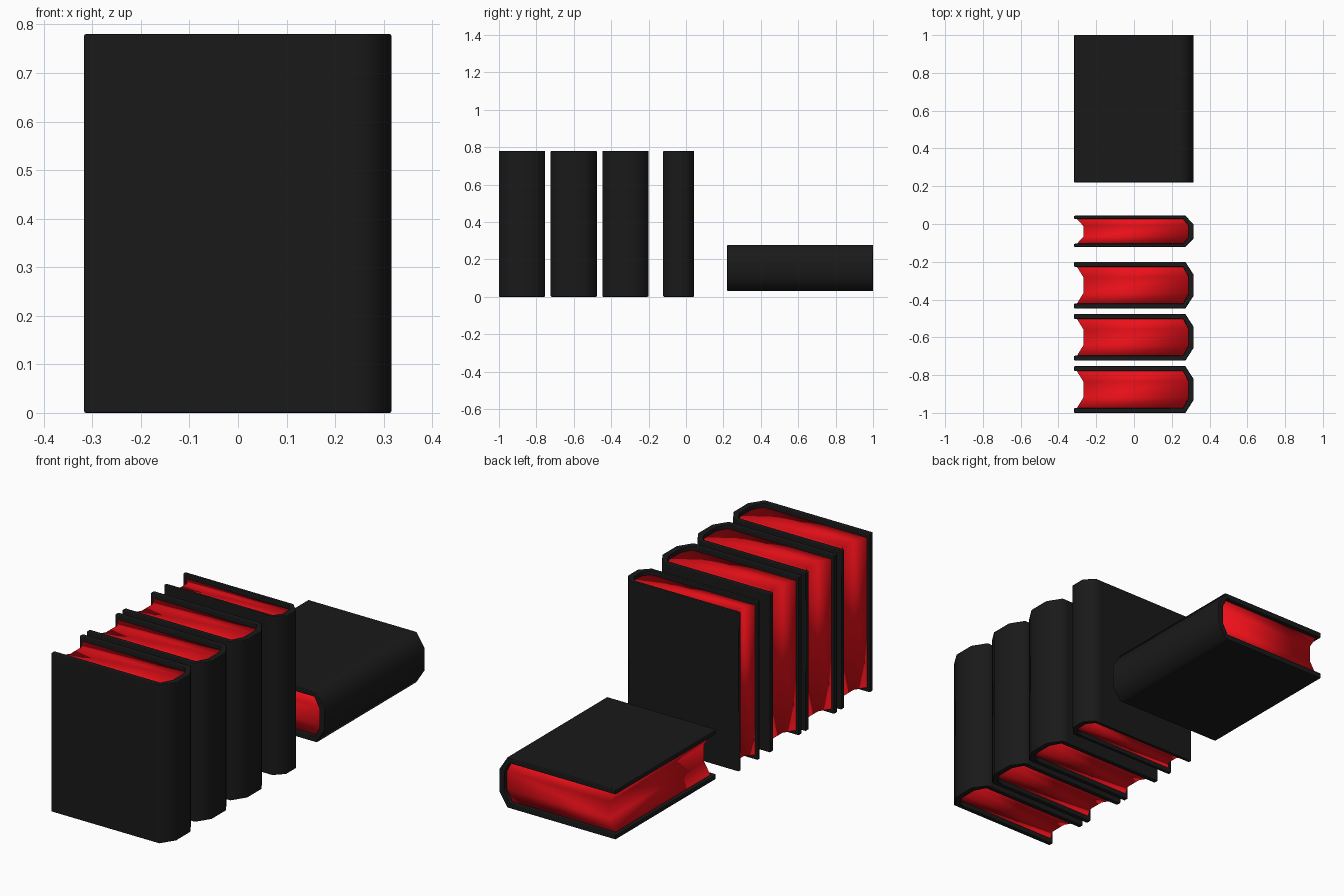
import bpy, bmesh
from mathutils import Matrix

if "Cube" in bpy.data.objects:
    bpy.data.objects.remove(bpy.data.objects["Cube"])

HEIGHT = 0.78      # book height
HALF = 0.1235      # half thickness of a full-size book
RECESS = 0.022     # pages sit below the cover edges


def material(name, color):
    m = bpy.data.materials.new(name)
    m.diffuse_color = color
    m.use_nodes = True
    m.node_tree.nodes["Principled BSDF"].inputs["Base Color"].default_value = m.diffuse_color
    return m


BLACK = material("cover_black", (0.01, 0.01, 0.01, 1))
RED = material("page_red", (0.85, 0.005, 0.01, 1))


def mirrored(points):
    """Half profile (y < 0) continued with its mirror image."""
    return points + [(x, -y) for x, y in reversed(points)]


def extrude_band(name, side_a, side_b, z0, z1, mat, place):
    """Solid made of quads between two matching profile lines."""
    bm = bmesh.new()
    a = [bm.verts.new((x, y, z0)) for x, y in side_a]
    b = [bm.verts.new((x, y, z0)) for x, y in side_b]
    faces = [bm.faces.new((a[i], a[i + 1], b[i + 1], b[i])) for i in range(len(a) - 1)]
    ext = bmesh.ops.extrude_face_region(bm, geom=faces, use_keep_orig=True)
    top = [g for g in ext["geom"] if isinstance(g, bmesh.types.BMVert)]
    bmesh.ops.translate(bm, verts=top, vec=(0, 0, z1 - z0))
    bm.transform(place)
    bmesh.ops.recalc_face_normals(bm, faces=bm.faces)
    for f in bm.faces:
        f.smooth = True
    me = bpy.data.meshes.new(name)
    bm.to_mesh(me)
    bm.free()
    me.materials.append(mat)
    ob = bpy.data.objects.new(name, me)
    bpy.context.collection.objects.link(ob)
    return ob


def book(name, place, s=1.0):
    h = HALF * s
    t = 0.026 * s
    # cover: C-shaped wrap with a three-facet spine
    outer = mirrored([(-0.317, -h), (0.24, -h), (0.272, -h), (0.316, -0.055 * s)])
    inner = mirrored([(-0.317, -h + t), (0.23, -h + t), (0.26, -h + t), (0.288, -0.045 * s)])
    cover = extrude_band(name + "_cover", outer, inner, 0, HEIGHT, BLACK, place)
    bev = cover.modifiers.new("soft_edges", "BEVEL")
    bev.width = 0.004
    bev.segments = 2
    bev.limit_method = 'ANGLE'
    bev.angle_limit = 1.2
    bev.harden_normals = True
    # pages: rounded at the spine, hollow at the fore edge
    fore = mirrored([(-0.302, -h + t), (-0.268, -0.042 * s)])
    back = mirrored([(0.26, -h + t), (0.288, -0.045 * s)])
    extrude_band(name + "_pages", fore, back, RECESS, HEIGHT - RECESS, RED, place)


# row of standing books: centre y and thickness factor
for i, (y, s) in enumerate([(-0.8765, 1), (-0.6, 1), (-0.324, 1), (-0.039, 0.67)], 1):
    book(f"standing_book_{i}", Matrix.Translation((0, y, 0)), s)

# book lying flat behind the row
book("lying_book", Matrix.Translation((0, 1.0, 0.1545)) @ Matrix.Rotation(1.5707963, 4, 'X'))
